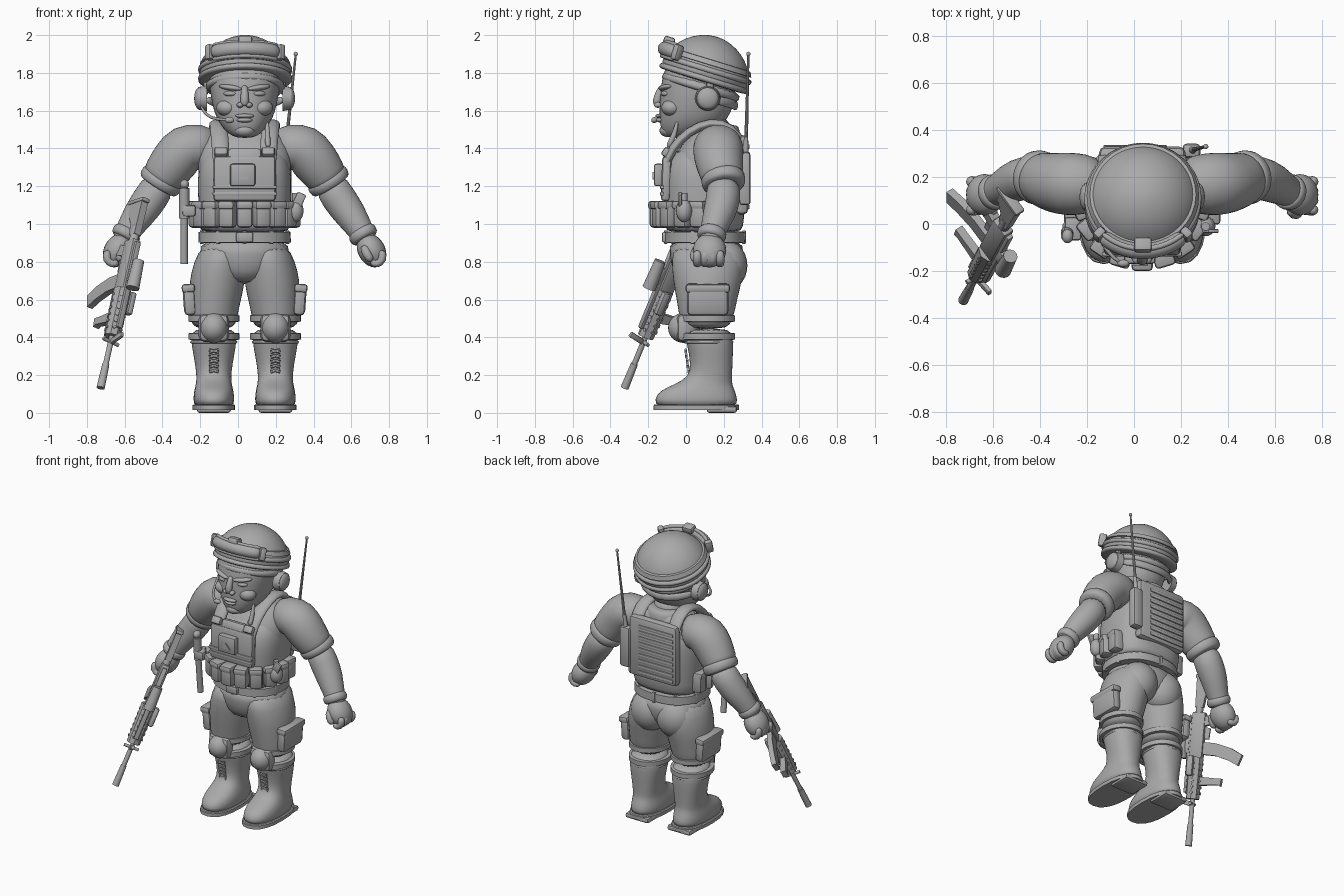
import bpy, bmesh, math
from mathutils import Vector, Matrix

CX = 0.035  # body centre line
GREY = bpy.data.materials.new("plain grey")
GREY.diffuse_color = (0.4, 0.4, 0.4, 1)


def finish(name, bm, sub=0, sharp=35):
    bmesh.ops.recalc_face_normals(bm, faces=bm.faces[:])
    me = bpy.data.meshes.new(name)
    bm.to_mesh(me)
    bm.free()
    for p in me.polygons:
        p.use_smooth = True
    if not sub:
        me.set_sharp_from_angle(angle=math.radians(sharp))
    me.materials.append(GREY)
    ob = bpy.data.objects.new(name, me)
    bpy.context.collection.objects.link(ob)
    if sub:
        m = ob.modifiers.new("smooth", 'SUBSURF')
        m.levels = m.render_levels = sub
    return ob


def skin(name, loops, sub):
    bm = bmesh.new()
    rows = [[bm.verts.new(c) for c in loop] for loop in loops]
    n = len(rows[0])
    for a, b in zip(rows, rows[1:]):
        for i in range(n):
            bm.faces.new((a[i], a[(i + 1) % n], b[(i + 1) % n], b[i]))
    bm.faces.new(rows[0])
    bm.faces.new(rows[-1])
    return finish(name, bm, sub)


def loft(name, rings, n=20, p=2.0, sub=1):
    """Stack of level (super)ellipses: x, y, z, rx, ry."""
    def pw(v):
        return math.copysign(abs(v) ** (2 / p), v)
    angs = [2 * math.pi * i / n for i in range(n)]
    return skin(name, [[(x + rx * pw(math.cos(a)), y + ry * pw(math.sin(a)), z) for a in angs]
                       for x, y, z, rx, ry in rings], sub)


def tube(name, pts, n=14, sub=1, ref=(0, 1, 0), wide=1.0):
    """Round or flat tube along a path of x, y, z, radius."""
    P = [Vector(q[:3]) for q in pts]
    loops = []
    for i, c in enumerate(P):
        t = (P[min(i + 1, len(P) - 1)] - P[max(i - 1, 0)]).normalized()
        u = t.cross(Vector(ref)).normalized()
        v = u.cross(t)
        loops.append([c + pts[i][3] * (u * math.cos(a) + v * wide * math.sin(a))
                      for a in (2 * math.pi * k / n for k in range(n))])
    return skin(name, loops, sub)


def place(loc, rot=(0, 0, 0), M=None):
    r = Matrix.Translation(loc)
    for ang, ax in zip(rot, 'XYZ'):
        r = r @ Matrix.Rotation(math.radians(ang), 4, ax)
    return (M @ r) if M else r


def box(name, loc, size, rot=(0, 0, 0), bev=0.012, M=None):
    bm = bmesh.new()
    bmesh.ops.create_cube(bm, size=1)
    bmesh.ops.scale(bm, vec=size, verts=bm.verts)
    bmesh.ops.bevel(bm, geom=bm.edges[:], offset=min(bev, min(size) * 0.4), segments=2,
                    affect='EDGES', profile=0.5)
    bm.transform(place(loc, rot, M))
    return finish(name, bm)


def ball(name, loc, r, rot=(0, 0, 0)):
    bm = bmesh.new()
    bmesh.ops.create_uvsphere(bm, u_segments=24, v_segments=14, radius=1)
    bmesh.ops.scale(bm, vec=r, verts=bm.verts)
    bm.transform(place(loc, rot))
    return finish(name, bm, sharp=80)


def rod(name, a, b, r, r2=None, n=16, M=None):
    a, b = Vector(a), Vector(b)
    bm = bmesh.new()
    bmesh.ops.create_cone(bm, cap_ends=True, segments=n, radius1=r, radius2=r2 or r, depth=(b - a).length)
    m = Matrix.Translation((a + b) / 2) @ (b - a).to_track_quat('Z', 'Y').to_matrix().to_4x4()
    bm.transform(M @ m if M else m)
    return finish(name, bm)


def plate(name, prof, w, M):
    """Side profile in the local x-z plane, extruded to width w."""
    return skin(name, [[M @ Vector((x, s * w / 2, z)) for x, z in prof] for s in (-1, 1)], 0)


# Legs, boots and pads, built on both sides
for s, side in ((-1, "right"), (1, "left")):
    X = lambda o: CX + s * o
    lx = X(0.163)
    loft(side + "_trouser_leg", [(X(0.115), .11, .9, .11, .18), (X(0.13), .115, .8, .14, .195),
         (X(0.145), .115, .7, .15, .185), (X(0.155), .11, .6, .138, .162), (lx, .11, .53, .13, .15),
         (lx, .105, .5, .125, .14), (lx, .11, .44, .11, .12)])
    ball(side + "_buttock", (X(0.1), .2, .78), (.13, .125, .14))
    loft(side + "_boot", [(lx, .12, .45, .11, .115), (lx, .12, .4, .122, .128), (lx, .13, .35, .118, .122),
         (lx, .135, .26, .1, .112), (lx, .13, .19, .092, .115), (lx, .09, .15, .096, .155),
         (lx, .058, .115, .106, .205), (lx, .053, .07, .11, .222), (lx, .055, .025, .106, .22)], p=2.3)
    loft(side + "_boot_sole", [(lx, .055, .045, .106, .222), (lx, .055, .04, .113, .226),
         (lx, .055, .016, .113, .226)], p=2.4, sub=0)
    box(side + "_boot_heel", (lx, .19, .018), (.18, .16, .036), bev=.015)
    for z in (.375, .41):
        loft(side + "_boot_collar", [(lx, .12, z - .014, .122, .128), (lx, .12, z, .131, .137),
             (lx, .12, z + .014, .122, .128)])
    for i in range(6):
        for e in (-1, 1):
            rod(side + "_lace", (lx - e * .025, .018 - .004 * i, .19 + i * .026),
                (lx + e * .025, .018 - .004 * i, .205 + i * .026), .007, n=6)
    # Knee pad with straps
    ball(side + "_knee_pad", (lx, -.01, .45), (.075, .085, .08))
    box(side + "_knee_pad_rim", (lx, -.01, .45), (.16, .08, .15), bev=.035)
    for z in (.405, .5):
        loft(side + "_knee_strap", [(lx, .11, z - .018, .126, .14), (lx, .11, z - .016, .135, .15),
             (lx, .11, z + .016, .135, .15), (lx, .11, z + .018, .126, .14)], sub=0, n=32)
    # Cargo pocket
    box(side + "_cargo_pocket", (X(.292), .115, .595), (.065, .22, .16), (0, s * 4, 0), .025)
    box(side + "_cargo_flap", (X(.298), .115, .66), (.07, .235, .045), (0, s * 4, 0), .015)

    # Arm
    tube(side + "_sleeve", [(X(.17), .17, 1.38, .11), (X(.24), .17, 1.41, .13), (X(.315), .17, 1.405, .138),
         (X(.375), .175, 1.33, .13), (X(.425), .19, 1.26, .116), (X(.455), .2, 1.215, .108)], n=18)
    tube(side + "_sleeve_cuff", [(X(.427), .193, 1.255, .108), (X(.432), .195, 1.247, .121),
         (X(.458), .202, 1.205, .117), (X(.463), .203, 1.197, .1)], n=18)
    tube(side + "_forearm", [(X(.44), .2, 1.23, .09), (X(.495), .2, 1.14, .094), (X(.56), .175, 1.05, .088),
         (X(.62), .14, .96, .066), (X(.66), .125, .88, .06)], n=18)
    tube(side + "_glove_cuff", [(X(.612), .142, .97, .062), (X(.617), .14, .962, .082),
         (X(.638), .132, .925, .08), (X(.643), .13, .917, .06)])
    ball(side + "_fist", (X(.672), .125, .86), (.072, .088, .095), (0, -s * 30, 0))
    for i in range(4):
        y = .06 + i * .04
        tube(side + "_finger", [(X(.725), y, .865, .024), (X(.735), y, .81, .027), (X(.70), y, .782, .025),
             (X(.665), y, .80, .02)], n=8)
    tube(side + "_thumb", [(X(.63), .07, .89, .026), (X(.645), .04, .84, .028), (X(.675), .045, .80, .022)], n=8)

    # Vest shoulder strap and side band
    tube(side + "_vest_strap", [(X(.125), -.115, 1.27, .018), (X(.125), -.1, 1.35, .025), (X(.13), -.035, 1.45, .025),
         (X(.14), .07, 1.525, .025), (X(.14), .19, 1.545, .025), (X(.145), .285, 1.47, .025),
         (X(.145), .315, 1.35, .02)], ref=(1, 0, 0), wide=1.9)
    box(side + "_strap_buckle", (X(.125), -.105, 1.38), (.07, .04, .05), (-35, 0, 0))

    # Headset ear cup and face halves
    ex = X(.2)
    rod(side + "_ear_cup", (ex, .115, 1.665), (X(.245), .115, 1.665), .067, .06, 24)
    ball(side + "_ear_cup_cover", (X(.24), .115, 1.665), (.027, .058, .058))
    box(side + "_headset_arm", (X(.205), .13, 1.75), (.025, .04, .13), (-10, 0, 0))
    ball(side + "_brow", (X(.075), -.108, 1.722), (.065, .03, .016), (0, -s * 8, s * 22))
    ball(side + "_eye", (X(.075), -.105, 1.69), (.038, .026, .016), (0, 0, s * 22))
    ball(side + "_cheek", (X(.09), -.075, 1.615), (.06, .055, .045))
    ball(side + "_nostril", (X(.024), -.148, 1.63), (.018, .022, .015))

# Trunk, belt and vest
loft("hips", [(CX, .1, .68, .1, .12), (CX, .11, .75, .2, .185), (CX, .11, .84, .245, .198),
     (CX, .105, .93, .235, .2)], n=24)
loft("belt", [(CX, .1, .9, .225, .195), (CX, .1, .903, .245, .212), (CX, .1, .957, .243, .21),
     (CX, .1, .96, .225, .195)], n=40, p=2.3, sub=0)
box("belt_buckle", (CX, -.115, .93), (.09, .025, .055))
for i in range(10):
    a = math.radians(36 * i + 18)
    box("belt_loop", (CX + .238 * math.cos(a), .1 + .207 * math.sin(a), .93), (.02, .022, .072),
        (0, 0, math.degrees(a)), .006)
loft("torso", [(CX, .1, .93, .225, .19), (CX, .1, 1.0, .23, .195), (CX, .1, 1.2, .235, .205),
     (CX, .12, 1.36, .26, .19), (CX, .15, 1.46, .22, .14), (CX, .16, 1.53, .12, .1)], n=24, p=2.3)
loft("vest", [(CX, .095, .955, .23, .195), (CX, .095, .975, .242, .208), (CX, .1, 1.1, .245, .215),
     (CX, .1, 1.25, .252, .22), (CX, .11, 1.34, .235, .21), (CX, .14, 1.42, .19, .175)], n=28, p=2.7)
box("vest_front_panel", (CX, -.105, 1.24), (.33, .05, .24), (-2, 0, 0), .02)
box("vest_upper_panel", (CX, -.09, 1.365), (.18, .05, .07), (-20, 0, 0), .02)
box("chest_pouch", (CX - .01, -.145, 1.26), (.135, .05, .12), bev=.015)
skin("chest_badge", [[(CX - .045, y, 1.235), (CX + .025, y, 1.235), (CX - .01, y, 1.275)]
                     for y in (-.17, -.177)], 0)
for z in (1.16, 1.195):
    box("front_webbing", (CX, -.128, z), (.34, .02, .02), bev=.006)
box("vest_back_panel", (CX, .295, 1.26), (.37, .07, .42), bev=.03)
for i in range(9):
    box("back_webbing", (CX - .03, .33, 1.09 + .04 * i), (.27, .014, .024), bev=.006)
loft("vest_collar", [(CX, .14, 1.4, .17, .16), (CX, .15, 1.47, .145, .14), (CX, .155, 1.52, .13, .125),
     (CX, .155, 1.525, .11, .105)], n=24)
tube("strap_clip", [(CX + .125, -.1, 1.4, .018), (CX + .12, -.06, 1.47, .016), (CX + .12, -.045, 1.55, .01)],
     n=8, ref=(1, 0, 0))

# Belt pouches wrapped around the waist
for i in range(11):
    a = math.radians(-90 + (i - 5) * 21)
    d = .245 if abs(i - 5) < 3 else .235
    lx, ly = CX + .25 * math.cos(a), .095 + d * math.sin(a)
    rz = math.degrees(a) + 90
    box("belt_pouch", (lx, ly, 1.05), (.085, .085, .14), (0, 0, rz * .8), .02)
    box("pouch_flap", (lx, ly - .004, 1.1), (.09, .092, .045), (0, 0, rz * .8), .015)
ball("grenade", (.305, -.01, 1.07), (.042, .042, .06))
rod("grenade_fuse", (.305, -.01, 1.11), (.305, -.01, 1.165), .018)
box("grenade_lever", (.325, -.03, 1.13), (.05, .018, .07), (0, 25, 0), .006)

# Sidearm baton hanging at the hip
rod("baton", (-.285, -.01, .79), (-.285, -.05, 1.2), .02)
rod("baton_grip", (-.285, -.035, 1.03), (-.285, -.05, 1.19), .027)
ball("baton_pommel", (-.283, -.052, 1.21), (.024, .03, .025))
box("baton_clip", (-.26, -.02, 1.07), (.07, .1, .06))

# Radio and antenna
box("radio", (.245, .312, 1.24), (.075, .06, .28), bev=.016)
rod("antenna_base", (.25, .315, 1.37), (.258, .318, 1.46), .016, .011)
rod("antenna", (.256, .318, 1.44), (.305, .33, 1.89), .01, .006, 10)
ball("antenna_tip", (.306, .33, 1.9), (.011, .011, .012))

# Head
loft("neck", [(CX, .12, 1.4, .12, .12), (CX, .12, 1.5, .105, .11), (CX, .11, 1.58, .11, .12)])
loft("head", [(CX, -.04, 1.455, .04, .05), (CX, -.02, 1.475, .085, .105), (CX, .03, 1.53, .135, .17),
     (CX, .05, 1.59, .162, .193), (CX, .06, 1.67, .18, .198), (CX, .07, 1.76, .192, .203),
     (CX, .09, 1.86, .18, .19), (CX, .1, 1.92, .12, .12)], n=24, p=2.2)
tube("nose", [(CX, -.12, 1.735, .018), (CX, -.14, 1.7, .02), (CX, -.157, 1.65, .026), (CX, -.148, 1.622, .02)],
     n=10, ref=(1, 0, 0))
ball("upper_lip", (CX, -.138, 1.572), (.05, .024, .012))
ball("lower_lip", (CX, -.133, 1.55), (.042, .026, .013))
ball("chin", (CX, -.095, 1.495), (.055, .045, .035))
tube("microphone_boom", [(-.2, .09, 1.63, .009), (-.17, -.01, 1.575, .009), (-.12, -.12, 1.555, .009),
     (-.05, -.17, 1.55, .009)], n=8, ref=(0, 0, 1))
ball("microphone", (-.045, -.168, 1.55), (.025, .016, .016))
tube("headset_band", [(-.17, .14, 1.66, .016), (-.11, .235, 1.64, .016), (CX, .275, 1.62, .016),
     (.18, .235, 1.64, .016), (.24, .14, 1.66, .016)], ref=(0, 0, 1), wide=1.6, n=10)

# Helmet, tipped back, with liner, rim and goggles
H = Matrix.Translation((CX + .003, .1, 1.785)) @ Matrix.Rotation(math.radians(-17), 4, 'X')


def on_helmet(ob):
    ob.data.transform(H)


on_helmet(loft("helmet_shell", [(0, 0, -.02, .235, .232), (0, 0, 0, .245, .242), (0, 0, .05, .238, .235),
          (0, 0, .11, .207, .205), (0, 0, .165, .153, .153), (0, 0, .2, .09, .09), (0, 0, .216, .03, .03)], n=28))
for z, r in ((-.015, .25), (.035, .25)):
    on_helmet(loft("helmet_band", [(0, 0, z - .02, r - .015, r - .018), (0, 0, z - .012, r + .003, r),
              (0, 0, z + .012, r, r - .003), (0, 0, z + .02, r - .015, r - .018)], n=32))
on_helmet(loft("helmet_liner", [(0, -.005, -.09, .195, .205), (0, -.005, -.08, .212, .215),
          (0, 0, -.02, .22, .22)], n=28))
arc = [math.radians(-90 + k * 11) for k in range(-4, 5)]
for name, z, r in (("goggle_lens", .075, .035), ("goggle_top_frame", .112, .012), ("goggle_low_frame", .035, .012)):
    on_helmet(tube(name, [(.252 * math.cos(a), .25 * math.sin(a), z, r) for a in arc],
              ref=(0, 0, 1), n=12, wide=1.0 if r < .02 else 1.1))
box("goggle_bridge", (0, -.235, .12), (.075, .06, .045), M=H)
for s in (-1, 1):
    box("goggle_clip", (s * .185, -.175, .075), (.04, .05, .085), (0, 0, s * 45), M=H)
on_helmet(loft("goggle_strap", [(0, 0, .06, .22, .22), (0, 0, .063, .24, .238), (0, 0, .09, .226, .225),
          (0, 0, .093, .2, .2)], n=32, sub=0))

# Rifle, in its own frame: x along the barrel, z up
f = Vector((-.22, -.41, -1.0)).normalized()
up = Vector((.58, -.8, .2))
up = (up - f * up.dot(f)).normalized()
sd = up.cross(f)
R = Matrix.Translation((-.51, .08, 1.12)) @ Matrix((f, sd, up)).transposed().to_4x4()
plate("rifle_stock", [(0, .035), (.2, .03), (.2, -.02), (.13, -.03), (.03, -.1), (0, -.1)], .04, R)
box("rifle_butt_pad", (0, 0, -.03), (.025, .05, .15), M=R)
rod("rifle_buffer", (.15, 0, .005), (.28, 0, .005), .024, M=R)
box("rifle_receiver", (.38, 0, 0), (.3, .055, .09), M=R)
box("rifle_top_rail", (.5, 0, .052), (.5, .03, .02), bev=.004, M=R)
plate("rifle_grip", [(.26, -.03), (.32, -.03), (.28, -.17), (.225, -.16)], .042, R)
plate("trigger_guard", [(.32, -.035), (.4, -.035), (.4, -.075), (.33, -.08)], .014, R)
plate("rifle_magazine", [(.42, -.03), (.5, -.03), (.505, -.13), (.53, -.22), (.56, -.285), (.49, -.31),
      (.45, -.23), (.425, -.13)], .034, R)
rod("rifle_handguard", (.52, 0, 0), (.79, 0, 0), .05, .044, 8, M=R)
for i in range(6):
    for a in (0, 60, 120):
        v = Vector((0, math.cos(math.radians(a)), math.sin(math.radians(a)))) * .05
        c = Vector((.56 + i * .038, 0, 0))
        rod("handguard_stud", c - v, c + v, .009, n=8, M=R)
plate("rifle_foregrip", [(.645, -.035), (.7, -.035), (.69, -.16), (.7, -.18), (.65, -.185), (.65, -.15)], .036, R)
rod("rifle_barrel", (.78, 0, 0), (1.05, 0, 0), .015, M=R)
rod("rifle_muzzle", (.95, 0, 0), (1.09, 0, 0), .019, .022, M=R)
box("front_sight", (.81, 0, .05), (.03, .02, .1), (0, -15, 0), .005, M=R)
rod("front_sling_bar", (.82, -.05, 0), (.82, .05, 0), .01, M=R)
rod("rifle_scope", (.37, 0, .1), (.53, 0, .1), .03, .036, M=R)
box("scope_mount", (.45, 0, .07), (.1, .04, .04), M=R)
box("side_light", (.58, .055, .02), (.13, .035, .045), M=R)
